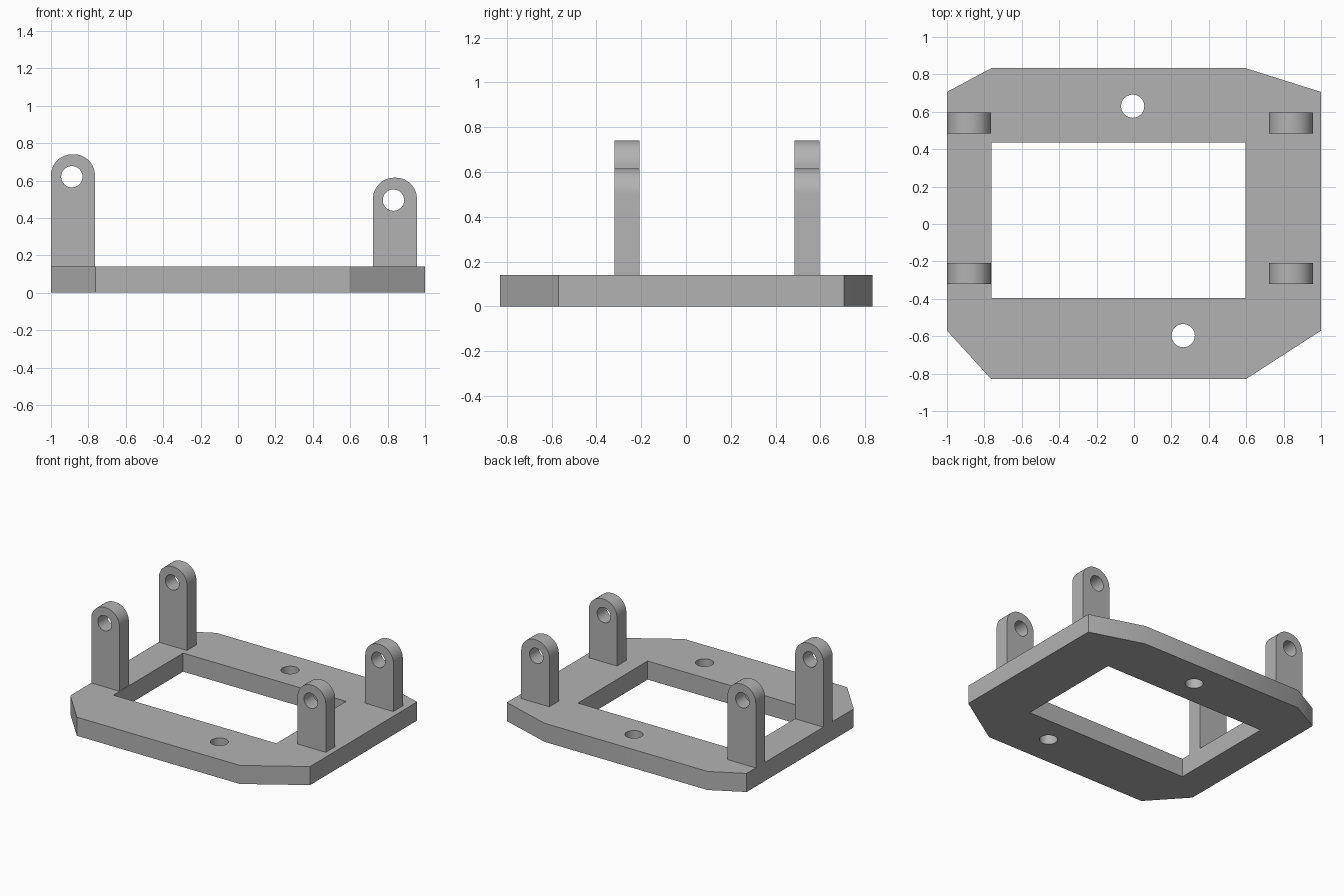
import bpy
from math import sin, cos, pi, radians

cube = bpy.data.objects.get("Cube")
if cube:
    bpy.data.objects.remove(cube)

grey = bpy.data.materials.new("plain grey")
grey.use_nodes = True
grey.diffuse_color = (0.45, 0.45, 0.45, 1)
grey.node_tree.nodes["Principled BSDF"].inputs["Base Color"].default_value = (0.45, 0.45, 0.45, 1)

THICK = 0.14


def arc(cx, cy, r, start, end, steps):
    angles = [start + (end - start) * i / steps for i in range(steps + 1)]
    return [(cx + r * cos(a), cy + r * sin(a)) for a in angles]


def circle(cx, cy, r):
    return arc(cx, cy, r, 0, 2 * pi, 48)[:-1]


def extruded(name, loops, depth, location, upright=False):
    """Filled outline with holes, extruded and turned into a mesh."""
    curve = bpy.data.curves.new(name, 'CURVE')
    curve.dimensions = '2D'
    curve.fill_mode = 'BOTH'
    curve.extrude = depth / 2
    for loop in loops:
        spline = curve.splines.new('POLY')
        spline.points.add(len(loop) - 1)
        for point, (x, y) in zip(spline.points, loop):
            point.co = (x, y, 0, 1)
        spline.use_cyclic_u = True
    obj = bpy.data.objects.new(name, curve)
    bpy.context.collection.objects.link(obj)
    obj.location = location
    if upright:
        obj.rotation_euler.x = radians(90)
    bpy.ops.object.select_all(action='DESELECT')
    obj.select_set(True)
    bpy.context.view_layer.objects.active = obj
    bpy.ops.object.convert(target='MESH')
    obj = bpy.context.object
    # Weld the caps to the walls
    bpy.ops.object.mode_set(mode='EDIT')
    bpy.ops.mesh.select_all(action='SELECT')
    bpy.ops.mesh.remove_doubles(threshold=0.0001)
    bpy.ops.mesh.normals_make_consistent(inside=False)
    bpy.ops.object.mode_set(mode='OBJECT')
    bpy.ops.object.shade_smooth_by_angle(angle=radians(30))
    obj.data.materials.clear()
    obj.data.materials.append(grey)


# Base frame with window and two screw holes
outline = [(-1, -0.57), (-0.763, -0.83), (0.597, -0.83), (1, -0.57),
           (1, 0.706), (0.597, 0.833), (-0.763, 0.833), (-1, 0.706)]
window = [(-0.763, -0.395), (0.597, -0.395), (0.597, 0.435), (-0.763, 0.435)]
extruded("base_frame",
         [outline, window, circle(-0.007, 0.63, 0.062), circle(0.263, -0.597, 0.062)],
         THICK, (0, 0, THICK / 2))


# Upright lugs with rounded tops and a pivot hole
def lug(name, x, y, height, hole_offset):
    half, r = 0.1175, 0.113
    top = height - r
    loop = [(-half, 0), (half, 0)]
    loop += arc(half - r, top, r, 0, pi / 2, 16)
    loop += arc(r - half, top, r, pi / 2, pi, 16)
    hole = circle(hole_offset, height - 0.12, 0.057)
    extruded(name, [loop, hole], 0.112, (x, y, THICK), upright=True)


for end, y in (("front", -0.264), ("back", 0.541)):
    lug(end + "_right_lug", -0.8825, y, 0.6, -0.006)
    lug(end + "_left_lug", 0.839, y, 0.475, -0.008)
